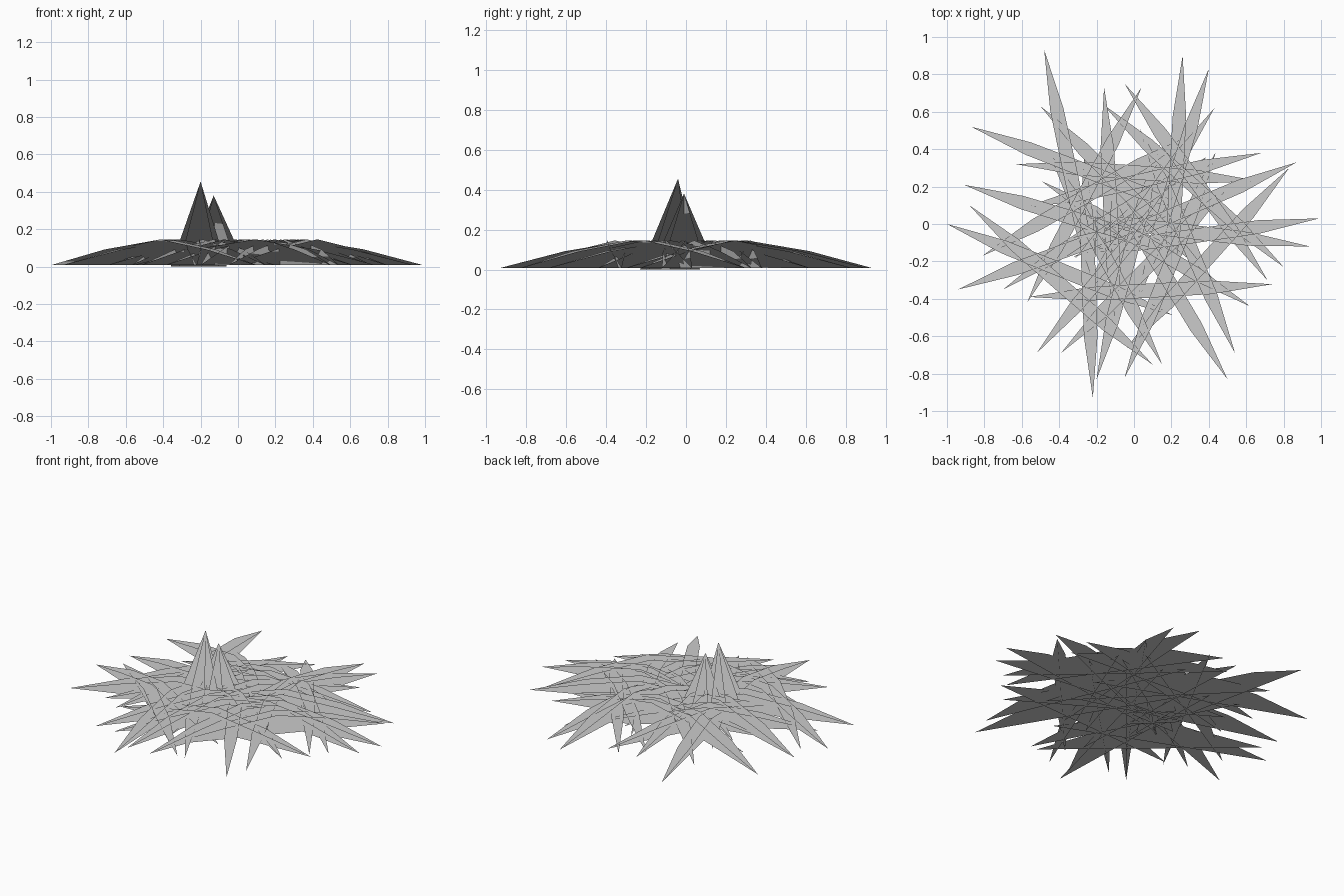
import bpy
import bmesh
from math import radians, cos, sin
from mathutils import Vector

cube = bpy.data.objects.get("Cube")
if cube:
    bpy.data.objects.remove(cube, do_unlink=True)

# Single matte grey
grey = bpy.data.materials.new("plain_grey")
grey.use_nodes = True
grey.diffuse_color = (0.6, 0.6, 0.6, 1)
grey.node_tree.nodes["Principled BSDF"].inputs["Base Color"].default_value = (0.6, 0.6, 0.6, 1)
UP = Vector((0, 0, 1))


def make_object(name, bm):
    """Finish a part; upward normals give the foliage its even shade."""
    mesh = bpy.data.meshes.new(name)
    bm.to_mesh(mesh)
    bm.free()
    mesh.materials.append(grey)
    mesh.normals_split_custom_set_from_vertices([UP] * len(mesh.vertices))
    obj = bpy.data.objects.new(name, mesh)
    bpy.context.collection.objects.link(obj)


def directions(degrees):
    a = radians(degrees)
    return Vector((cos(a), sin(a), 0)), Vector((-sin(a), cos(a), 0))


# Arching blades folded along a straight keel near the ground:
# outer tip x and y in hundredths, heading in degrees
LENGTH = 1.3
TIP_Z = 0.008
ARCH = ((0.25, 0.092, 0.036), (0.5, 0.146, 0.038), (0.75, 0.092, 0.036))
BLADES = (
    (-88, 10, -41), (-56, -39, 3), (-63, 32, -4), (-100, 0, -22),
    (-87, 52, -21), (-91, 21, -17), (-94, -35, 20), (-70, -35, 33),
    (-81, -17, 30), (-52, -69, 50), (-39, -69, 45), (-22, -93, 92),
    (-20, -83, 75), (-5, -82, 68), (15, -75, 118), (50, -83, 121),
    (54, -69, 113), (62, -44, 149), (80, -23, 138), (94, -12, 173),
    (99, 3, 188), (87, 33, 203), (83, 30, 228), (68, 38, 193),
    (43, 62, 235), (40, 83, 253), (26, 90, 267), (4, 73, 242),
    (-5, 75, -54), (-16, 73, -87), (-48, 93, -78), (-50, 63, -45),
)
bm = bmesh.new()
for x, y, heading in BLADES:
    along, side = directions(heading)
    start = Vector((x, y, 0)) / 100
    tip = bm.verts.new(start + UP * TIP_Z)
    end = bm.verts.new(start + along * LENGTH + UP * TIP_Z)
    for sign in (1, -1):
        rim = [bm.verts.new(start + along * LENGTH * t + UP * z + side * sign * w)
               for t, z, w in ARCH]
        loop = [tip, *rim, end]
        bm.faces.new(loop[::-1] if sign > 0 else loop)
make_object("arching_blades", bm)

# Upright blades: crossed triangles meeting at a shared peak
CLUMPS = (
    (Vector((-0.21, -0.08, 0)), Vector((-0.2, -0.04, 0.455)), 0.15),
    (Vector((-0.12, -0.01, 0.008)), Vector((-0.13, -0.01, 0.38)), 0.16),
)
bm = bmesh.new()
for foot, peak, reach in CLUMPS:
    for angle in (0, 45, 90, 135):
        along, _ = directions(angle)
        corners = (foot - along * reach, foot + along * reach, peak)
        bm.faces.new([bm.verts.new(c) for c in corners])
make_object("upright_blades", bm)
